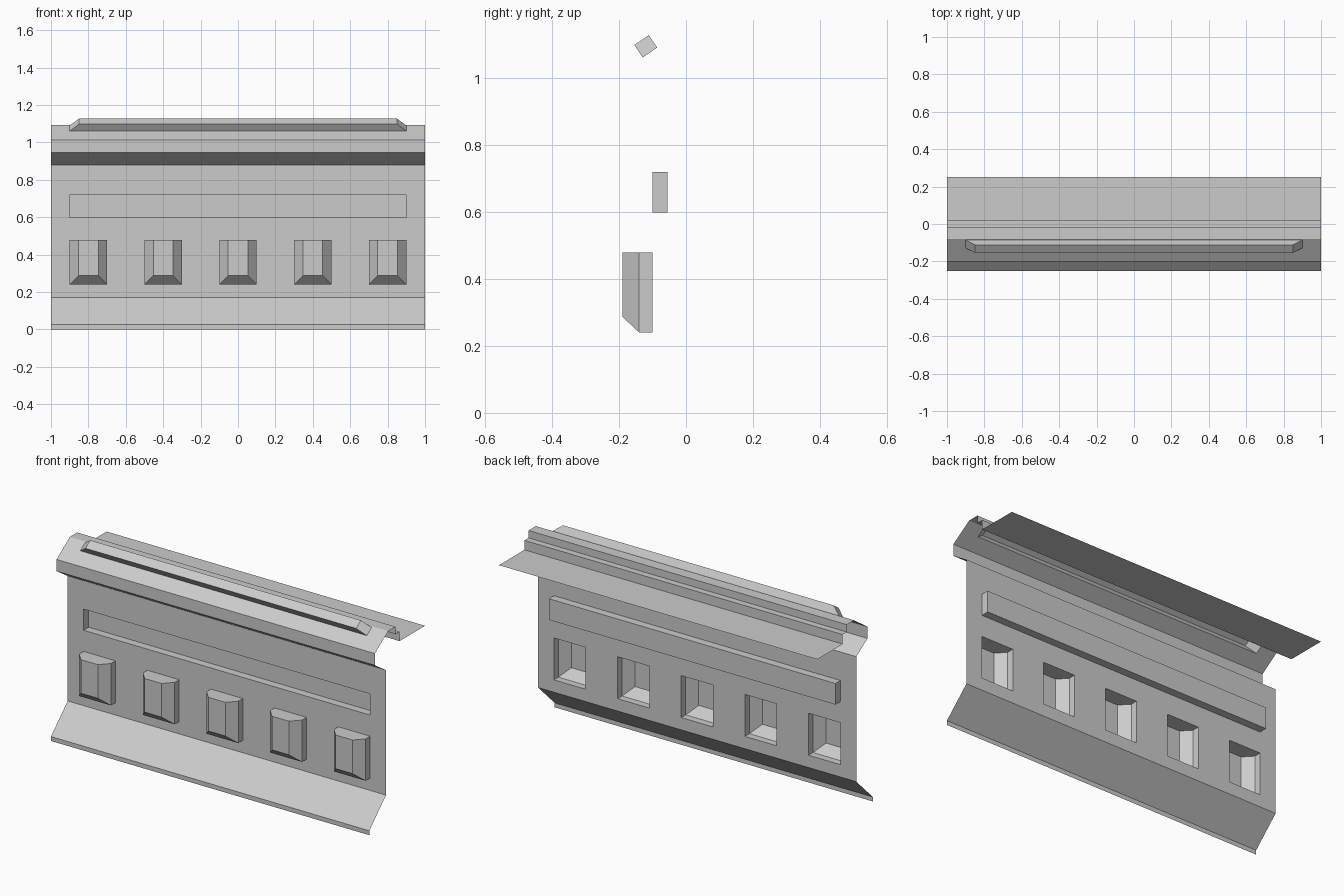
import bpy, bmesh

if "Cube" in bpy.data.objects:
    bpy.data.objects.remove(bpy.data.objects["Cube"])

# side profile as (y, z) points; everything runs along x from -1 to 1
WALL_LOW, WALL_TOP = (-0.10, 0.17), (-0.10, 0.88)
SLOPE_LOW, SLOPE_TOP = (-0.20, 1.012), (-0.08, 1.094)
TEETH = [-0.8, -0.4, 0.0, 0.4, 0.8]


def finish(name, bm):
    bmesh.ops.remove_doubles(bm, verts=bm.verts, dist=1e-5)
    mesh = bpy.data.meshes.new(name)
    bm.to_mesh(mesh)
    bm.free()
    obj = bpy.data.objects.new(name, mesh)
    bpy.context.collection.objects.link(obj)
    return obj


def strip(name, profile):
    """Thin sheet following a side profile."""
    bm = bmesh.new()
    rows = [[bm.verts.new((x, y, z)) for x in (-1, 1)] for y, z in profile]
    for a, b in zip(rows, rows[1:]):
        bm.faces.new((a[0], a[1], b[1], b[0]))
    return finish(name, bm)


def plate(name, low, high, holes):
    """Flat sheet from low to high with holes (x0, x1, t0, t1), t = 0..1."""
    bm = bmesh.new()
    xs = sorted({-1, 1} | {h[i] for h in holes for i in (0, 1)})
    ts = sorted({0, 1} | {h[i] for h in holes for i in (2, 3)})

    def point(x, t):
        return (x, low[0] + t * (high[0] - low[0]), low[1] + t * (high[1] - low[1]))

    for x0, x1 in zip(xs, xs[1:]):
        for t0, t1 in zip(ts, ts[1:]):
            cx, ct = (x0 + x1) / 2, (t0 + t1) / 2
            if any(h[0] < cx < h[1] and h[2] < ct < h[3] for h in holes):
                continue
            bm.faces.new([bm.verts.new(point(x, t)) for x, t in
                          ((x0, t0), (x1, t0), (x1, t1), (x0, t1))])
    return finish(name, bm)


def pocket(name, cx, rings):
    """Open-backed box lofted through rings (half width, low point, high point)."""
    bm = bmesh.new()
    loops = []
    for w, lo, hi in rings:
        loops.append([bm.verts.new((cx + s * w, *p)) for s, p in
                      ((-1, lo), (1, lo), (1, hi), (-1, hi))])
    for a, b in zip(loops, loops[1:]):
        for i in range(4):
            j = (i + 1) % 4
            bm.faces.new((a[i], a[j], b[j], b[i]))
    bm.faces.new(loops[-1])
    return finish(name, bm)


def wall_t(z):
    return (z - WALL_LOW[1]) / (WALL_TOP[1] - WALL_LOW[1])


def slope_point(t):
    return tuple(a + t * (b - a) for a, b in zip(SLOPE_LOW, SLOPE_TOP))


# sloped foot with a small vertical lip
strip("base_skirt", [(-0.25, 0), (-0.25, 0.025), WALL_LOW])

# wall with openings for the blocks and the long recess
holes = [(round(c - 0.1, 3), round(c + 0.1, 3), wall_t(0.24), wall_t(0.478)) for c in TEETH]
holes.append((-0.9, 0.9, wall_t(0.598), wall_t(0.718)))
plate("wall", WALL_LOW, WALL_TOP, holes)

# row of protruding chamfered blocks
for i, c in enumerate(TEETH):
    pocket(f"wall_block_{i + 1}", c, [
        (0.10, (-0.10, 0.24), (-0.10, 0.478)),
        (0.10, (-0.14, 0.24), (-0.14, 0.478)),
        (0.053, (-0.19, 0.287), (-0.19, 0.478))])

# long recess
pocket("wall_recess", 0, [(0.9, (-0.10, 0.598), (-0.10, 0.718)),
                          (0.9, (-0.055, 0.598), (-0.055, 0.718))])

# cornice underside and front
strip("cornice_front", [WALL_TOP, (-0.20, 0.945), SLOPE_LOW])

# cornice slope with raised bar
T0, T1 = 0.59, 0.95
plate("cornice_slope", SLOPE_LOW, SLOPE_TOP, [(-0.9, 0.9, T0, T1)])
lo, hi = slope_point(T0), slope_point(T1)
lift = (-0.025, 0.037)
pocket("cornice_bar", 0, [
    (0.9, lo, hi),
    (0.85, (lo[0] + lift[0], lo[1] + lift[1]), (hi[0] + lift[0], hi[1] + lift[1]))])

# stepped top and rear shelf
strip("top_steps", [SLOPE_TOP, (-0.015, 1.094), (-0.015, 1.052),
                    (0.022, 1.052), (0.022, 0.998), (0.25, 0.998)])
